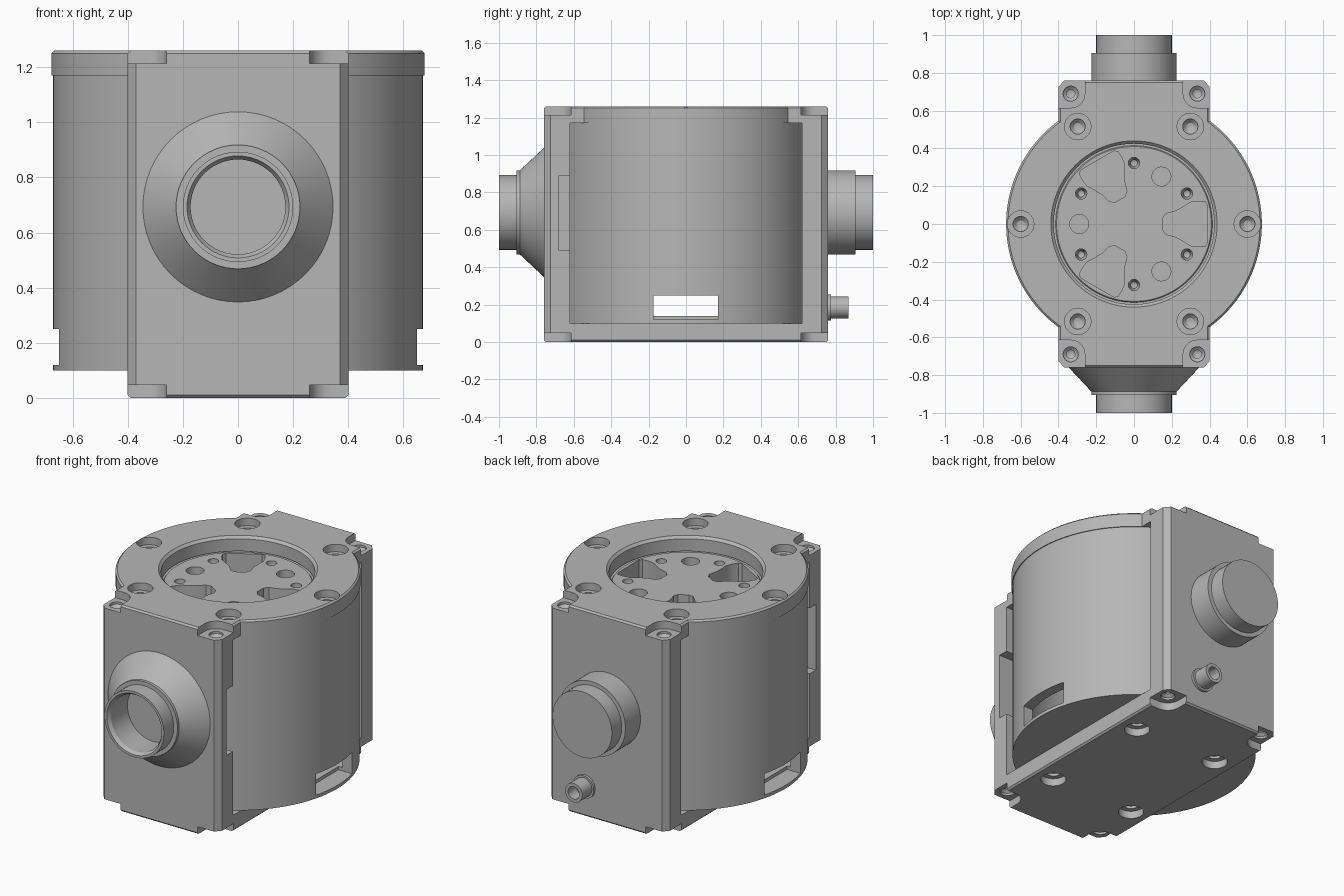
import bpy, bmesh
from math import sin, cos, pi, radians
from mathutils import Matrix, Vector

cube = bpy.data.objects.get("Cube")
if cube:
    bpy.data.objects.remove(cube, do_unlink=True)

grey = bpy.data.materials.new("cast_grey")
grey.use_nodes = True
COLOUR = (0.47, 0.47, 0.47, 1)
grey.diffuse_color = COLOUR
grey.node_tree.nodes["Principled BSDF"].inputs["Base Color"].default_value = COLOUR


def prism(bm, outline, z0, z1):
    """Extrude a flat outline between two heights."""
    face = bm.faces.new([bm.verts.new((x, y, z0)) for x, y in outline])
    out = bmesh.ops.extrude_face_region(bm, geom=[face])["geom"]
    verts = [v for v in out if isinstance(v, bmesh.types.BMVert)]
    bmesh.ops.translate(bm, verts=verts, vec=(0, 0, z1 - z0))


def box(bm, x0, x1, y0, y1, z0, z1):
    prism(bm, [(x0, y0), (x1, y0), (x1, y1), (x0, y1)], z0, z1)


def lathe(bm, profile, steps=32, place=Matrix()):
    """Spin a closed (radius, height) profile about z, then place it."""
    new = [bm.verts.new((r, 0, z)) for r, z in profile]
    edges = [bm.edges.new(p) for p in zip(new, new[1:])]
    before = set(bm.verts) - set(new)
    bmesh.ops.spin(bm, geom=new + edges, cent=(0, 0, 0), axis=(0, 0, 1),
                   angle=2 * pi, steps=steps, use_merge=True)
    made = [v for v in bm.verts if v not in before]
    bmesh.ops.remove_doubles(bm, verts=made, dist=1e-5)
    made = [v for v in bm.verts if v not in before]
    bmesh.ops.transform(bm, matrix=place, verts=made)


def rod(bm, r, z0, z1, x=0, y=0, steps=32):
    lathe(bm, [(0, z0), (r, z0), (r, z1), (0, z1)], steps, Matrix.Translation((x, y, 0)))


def chamfer(bm, heights, width):
    """Bevel all edges lying flat at the given heights."""
    edges = [e for e in bm.edges
             if any(all(abs(v.co.z - h) < 1e-4 for v in e.verts) for h in heights)]
    bmesh.ops.bevel(bm, geom=edges, offset=width, segments=1, affect='EDGES')


def make(name, bm):
    bmesh.ops.recalc_face_normals(bm, faces=bm.faces)
    mesh = bpy.data.meshes.new(name)
    bm.to_mesh(mesh)
    bm.free()
    mesh.materials.append(grey)
    obj = bpy.data.objects.new(name, mesh)
    bpy.context.collection.objects.link(obj)
    return obj


def select(obj):
    bpy.ops.object.select_all(action='DESELECT')
    obj.select_set(True)
    bpy.context.view_layer.objects.active = obj


def combine(target, bm, operation='DIFFERENCE'):
    """Apply a boolean with a temporary helper shape."""
    helper = make("helper", bm)
    helper.hide_render = True
    select(target)
    mod = target.modifiers.new("cut", 'BOOLEAN')
    mod.object, mod.operation, mod.solver = helper, operation, 'EXACT'
    bpy.ops.object.modifier_apply(modifier=mod.name)
    bpy.data.objects.remove(helper, do_unlink=True)


def finish(obj):
    select(obj)
    bpy.ops.object.shade_smooth_by_angle(angle=radians(25))


HEIGHT, LID, FLOOR, PAD = 1.26, 1.17, 0.1, 0.047
SIGNS = [(sx, sy) for sx in (-1, 1) for sy in (-1, 1)]

# Housing: chamfered block with the middle opened out
bm = bmesh.new()
prism(bm, [(0.4, -0.725), (0.4, 0.725), (0.37, 0.76), (-0.37, 0.76),
           (-0.4, 0.725), (-0.4, -0.725), (-0.37, -0.76), (0.37, -0.76)], 0, HEIGHT)
chamfer(bm, (0, HEIGHT), 0.01)
housing = make("housing", bm)

bm = bmesh.new()
box(bm, -1, 1, -0.62, 0.62, FLOOR, LID)
combine(housing, bm)

# Round lid joined to the housing
bm = bmesh.new()
rod(bm, 0.677, LID, HEIGHT, steps=128)
chamfer(bm, (HEIGHT,), 0.01)
combine(housing, bm, 'UNION')

# Corner pads, lid recess and side notches in the front wall
bm = bmesh.new()
arc = [(0.335 + 0.075 * cos(radians(a)), 0.69 + 0.075 * sin(radians(a)))
       for a in range(270, 179, -15)]
for sx, sy in SIGNS:
    outline = [(sx * x, sy * y) for x, y in [(0.5, 0.615)] + arc + [(0.26, 0.9), (0.5, 0.9)]]
    prism(bm, outline, HEIGHT - PAD, 1.4)
    prism(bm, outline, -0.2, PAD)
lathe(bm, [(0, 1.1), (0.425, 1.1), (0.425, 1.245), (0.445, 1.265), (0.445, 1.3), (0, 1.3)], 96)
for sx in (-1, 1):
    box(bm, *sorted((sx * 0.3, sx * 0.5)), -0.68, -0.6, 0.49, 0.89)
combine(housing, bm)

# Screw holes on top and underneath
bm = bmesh.new()
bore = [(0, 0.085), (0.02, 0.08), (0.04, 0.06), (0.04, 0.045), (0.07, 0.045), (0.07, -0.05), (0, -0.05)]
down = Matrix.Translation((0, 0, HEIGHT)) @ Matrix.Scale(-1, 4, (0, 0, 1))
for x, y in [(-0.6, 0), (0.6, 0)] + [(sx * 0.298, sy * 0.516) for sx, sy in SIGNS]:
    lathe(bm, bore, 32, Matrix.Translation((x, y, 0)) @ down)
pad_bore = [(0, 0.11), (0.022, 0.1), (0.022, 0.075), (0.04, 0.06), (0.04, 0.03), (0, 0.03)]
for sx, sy in SIGNS:
    lathe(bm, bore, 32, Matrix.Translation((sx * 0.28, sy * 0.36, 0)))
    spot = Matrix.Translation((sx * 0.335, sy * 0.69, 0))
    lathe(bm, pad_bore, 24, spot)
    lathe(bm, pad_bore, 24, spot @ down)
combine(housing, bm)
finish(housing)

# Hollow round shell with a low window on each side
bm = bmesh.new()
lathe(bm, [(0, FLOOR), (0.672, FLOOR), (0.672, LID), (0.61, LID), (0.61, 0.14), (0, 0.14)], 128)
shell = make("round_shell", bm)
bm = bmesh.new()
for sx in (-1, 1):
    box(bm, *sorted((sx * 0.56, sx * 0.8)), -0.175, 0.17, 0.12, 0.25)
combine(shell, bm)
finish(shell)

# Inner disc with pockets and holes
bm = bmesh.new()
lathe(bm, [(0, 0.9), (0.45, 0.9), (0.45, 1.165), (0.415, 1.165), (0.41, 1.172), (0, 1.172)], 96)
disc = make("inner_disc", bm)
bm = bmesh.new()
half = [(0.15, 0.03), (0.17, 0.055), (0.22, 0.068), (0.26, 0.09), (0.3, 0.115),
        (0.34, 0.12), (0.375, 0.118), (0.388, 0.1), (0.388, 0.05)]
pocket = half + [(x, -y) for x, y in reversed(half)]
for k in range(3):
    turn = Matrix.Rotation(k * 2 * pi / 3, 3, 'Z')
    prism(bm, [(turn @ Vector((x, y, 0))).to_2d() for x, y in pocket], 0.8, 1.3)
    a = pi / 3 + k * 2 * pi / 3
    rod(bm, 0.05, 1.12, 1.3, 0.29 * cos(a), 0.29 * sin(a))
for k in range(6):
    a = pi / 6 + k * pi / 3
    lathe(bm, [(0, 1.08), (0.018, 1.09), (0.03, 1.14), (0.03, 1.3), (0, 1.3)], 24,
          Matrix.Translation((0.323 * cos(a), 0.323 * sin(a), 0)))
combine(disc, bm)
finish(disc)


# Pipes: profiles are (radius, distance from centre) along the y axis
def pipe(name, profile, x, z, side, steps=64):
    bm = bmesh.new()
    lathe(bm, profile, steps,
          Matrix.Translation((x, 0, z)) @ Matrix.Rotation(-side * pi / 2, 4, 'X'))
    finish(make(name, bm))


pipe("front_inlet", [(0, 0.7), (0.345, 0.7), (0.345, 0.76), (0.225, 0.888), (0.225, 0.905),
                     (0.2, 0.905), (0.2, 1.0), (0.185, 1.0), (0.172, 0.98), (0.172, 0.82),
                     (0, 0.82)], 0, 0.693, -1)
pipe("back_outlet", [(0, 0.7), (0.225, 0.7), (0.225, 0.905), (0.2, 0.905), (0.2, 1.0),
                     (0, 1.0)], 0, 0.693, 1)
pipe("drain_spout", [(0, 0.7), (0.07, 0.7), (0.07, 0.775), (0.058, 0.775), (0.058, 0.868),
                     (0.038, 0.868), (0.038, 0.79), (0, 0.79)], 0.15, 0.185, 1, 32)
